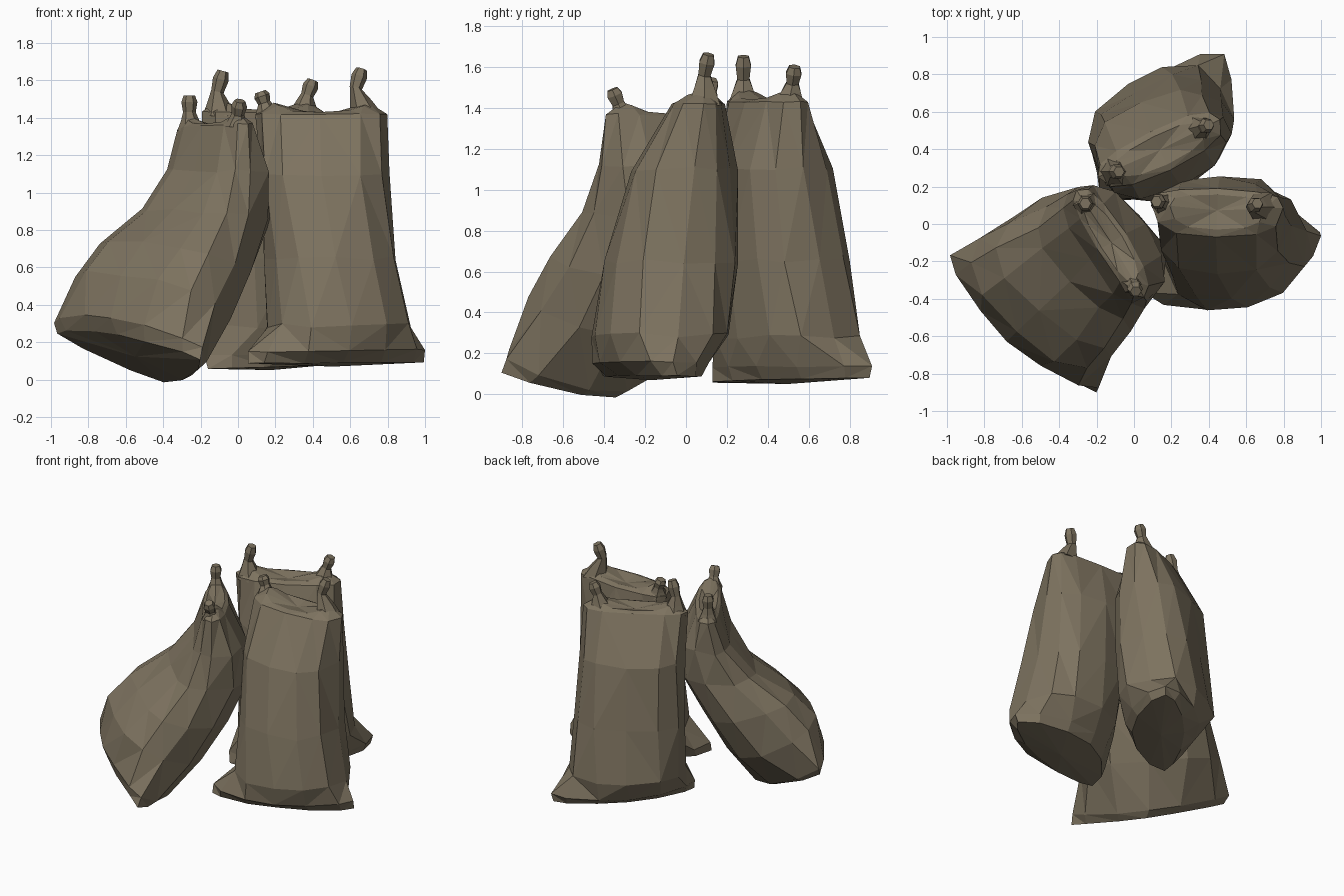
import bpy, bmesh, math, random
from mathutils import Vector

if "Cube" in bpy.data.objects:
    bpy.data.objects.remove(bpy.data.objects["Cube"])

random.seed(4)
SIDES = 12

cloth = bpy.data.materials.new("burlap_brown")
cloth.diffuse_color = (0.205, 0.170, 0.115, 1)
cloth.use_nodes = True
cloth.node_tree.nodes["Principled BSDF"].inputs["Base Color"].default_value = cloth.diffuse_color


def finish(bm, name):
    bmesh.ops.recalc_face_normals(bm, faces=bm.faces)
    mesh = bpy.data.meshes.new(name)
    bm.to_mesh(mesh)
    bm.free()
    mesh.materials.append(cloth)
    obj = bpy.data.objects.new(name, mesh)
    bpy.context.collection.objects.link(obj)
    return obj


def bridge(bm, loops):
    for a, b in zip(loops, loops[1:]):
        n = len(a)
        for i in range(n):
            j = (i + 1) % n
            bm.faces.new((a[i], a[j], b[j], b[i]))


def fan(bm, loop, point):
    c = bm.verts.new(point)
    for i in range(len(loop)):
        bm.faces.new((loop[i], loop[(i + 1) % len(loop)], c))


def section(left, right, out, inn, tilt, power):
    """Squashed loop between two side seams; out / inn are the bulges."""
    left, right = Vector(left), Vector(right)
    mid, half = (left + right) / 2, (right - left) / 2
    flat = Vector((half.y, -half.x, 0)).normalized()
    t = math.radians(tilt)
    normal = flat * math.cos(t) + Vector((0, 0, math.sin(t)))
    pts = []
    for i in range(SIDES):
        a = math.tau * i / SIDES
        c, s = math.cos(a), math.sin(a)
        c = math.copysign(abs(c) ** power, c)
        s = math.copysign(abs(s) ** power, s) if abs(s) > 1e-6 else 0
        pts.append(mid + half * c + normal * s * (out if s > 0 else inn))
    return pts


def sack(name, rings):
    """Loft the rings from mouth to bottom, with a sagging closed mouth."""
    bm = bmesh.new()
    loops = []
    for k, ring in enumerate(rings):
        wobble = 0.012 if 0 < k < len(rings) - 2 else 0.004
        pts = section(*ring)
        loops.append([bm.verts.new(p + Vector([random.uniform(-wobble, wobble)
                                               for _ in range(3)])) for p in pts])
    top = sum((v.co for v in loops[0]), Vector()) / SIDES
    # Gathered lip, higher at both ends than in the middle
    lip = []
    for i, v in enumerate(loops[0]):
        end = abs(math.cos(math.tau * i / SIDES)) ** 3
        p = top.lerp(v.co, 0.72)
        lip.append(bm.verts.new(p + Vector((0, 0, 0.012 + 0.05 * end))))
    bridge(bm, [lip] + loops)
    fan(bm, lip, top - Vector((0, 0, 0.01)))
    low = sum((v.co for v in loops[-1]), Vector()) / SIDES
    fan(bm, loops[-1], low - Vector((0, 0, 0.02)))
    # Uneven triangles give the cloth its creased look
    bmesh.ops.triangulate(bm, faces=bm.faces)
    return finish(bm, name)


def ear(name, base, neck, tip, wide):
    """Tied corner: wide gathered base, thin neck, small flared tuft."""
    base, neck, tip = Vector(base), Vector(neck), Vector(tip)
    path = [(base, wide), (base.lerp(neck, 0.55), wide * 0.65), (neck, 0.034),
            (neck.lerp(tip, 0.6), 0.043), (tip, 0.03)]
    bm = bmesh.new()
    loops = []
    for k, (p, r) in enumerate(path):
        axis = (tip - neck) if k > 1 else Vector((0, 0, 1))
        q = Vector((0, 0, 1)).rotation_difference(axis.normalized())
        loops.append([bm.verts.new(p + q @ Vector((r * math.cos(math.tau * i / 6),
                                                   r * math.sin(math.tau * i / 6), 0)))
                      for i in range(6)])
    bridge(bm, loops)
    bm.faces.new(loops[0])
    bm.faces.new(loops[-1])
    return finish(bm, name)


# Right sack: (left seam, right seam, outer bulge, inner bulge, tilt, power)
sack("right_sack", [
    ((.09, .11, 1.42), (.80, .09, 1.42), .17, .09, 0, .75),
    ((.11, .05, 1.10), (.80, .04, 1.10), .32, .20, 0, .78),
    ((.14, -.07, .65), (.85, -.01, .65), .37, .30, 0, .85),
    ((.15, -.20, .29), (.92, -.03, .29), .35, .32, 0, .92),
    ((.05, -.37, .15), (1.0, -.06, .16), .22, .32, 0, 1.2),
    ((.05, -.38, .09), (.99, -.04, .09), .13, .27, 0, 1.2),
])

# Back sack
sack("back_sack", [
    ((.46, .56, 1.43), (-.19, .25, 1.43), .10, .13, 0, .75),
    ((.47, .58, 1.10), (-.19, .27, 1.10), .25, .24, 0, .75),
    ((.47, .65, .65), (-.19, .27, .65), .29, .29, 0, .80),
    ((.47, .73, .28), (-.19, .26, .28), .31, .30, 0, .88),
    ((.48, .91, .14), (-.18, .15, .13), .22, .28, 0, 1.2),
    ((.47, .90, .08), (-.16, .13, .06), .13, .23, 0, 1.2),
])

# Left sack, slumped outwards so its bottom tilts up
sack("left_sack", [
    ((-.31, .18, 1.34), (.05, -.39, 1.37), .07, .10, 0, .75),
    ((-.35, .16, 1.12), (.06, -.42, 1.12), .12, .24, 0, .75),
    ((-.46, .10, .90), (.06, -.45, .87), .20, .33, 5, .78),
    ((-.67, .01, .70), (-.02, -.58, .63), .26, .37, 15, .80),
    ((-.82, -.08, .49), (-.12, -.70, .41), .27, .39, 25, .85),
    ((-.98, -.17, .30), (-.19, -.88, .17), .17, .39, 35, 1.3),
    ((-.97, -.20, .25), (-.20, -.90, .11), .11, .34, 35, 1.5),
])

# Two tied ears per sack
ears = {
    "right_sack_ear_a": ((.17, .10, 1.40), (.14, .12, 1.48), (.12, .12, 1.54), .08),
    "right_sack_ear_b": ((.69, .09, 1.41), (.63, .09, 1.56), (.66, .11, 1.66), .09),
    "back_sack_ear_a": ((.34, .50, 1.41), (.37, .52, 1.52), (.40, .53, 1.60), .09),
    "back_sack_ear_b": ((-.10, .28, 1.41), (-.11, .28, 1.54), (-.08, .28, 1.65), .09),
    "left_sack_ear_a": ((-.25, .10, 1.33), (-.26, .11, 1.43), (-.26, .11, 1.52), .075),
    "left_sack_ear_b": ((-.01, -.30, 1.35), (.0, -.33, 1.42), (.01, -.36, 1.49), .075),
}
for ear_name, spec in ears.items():
    ear(ear_name, *spec)
